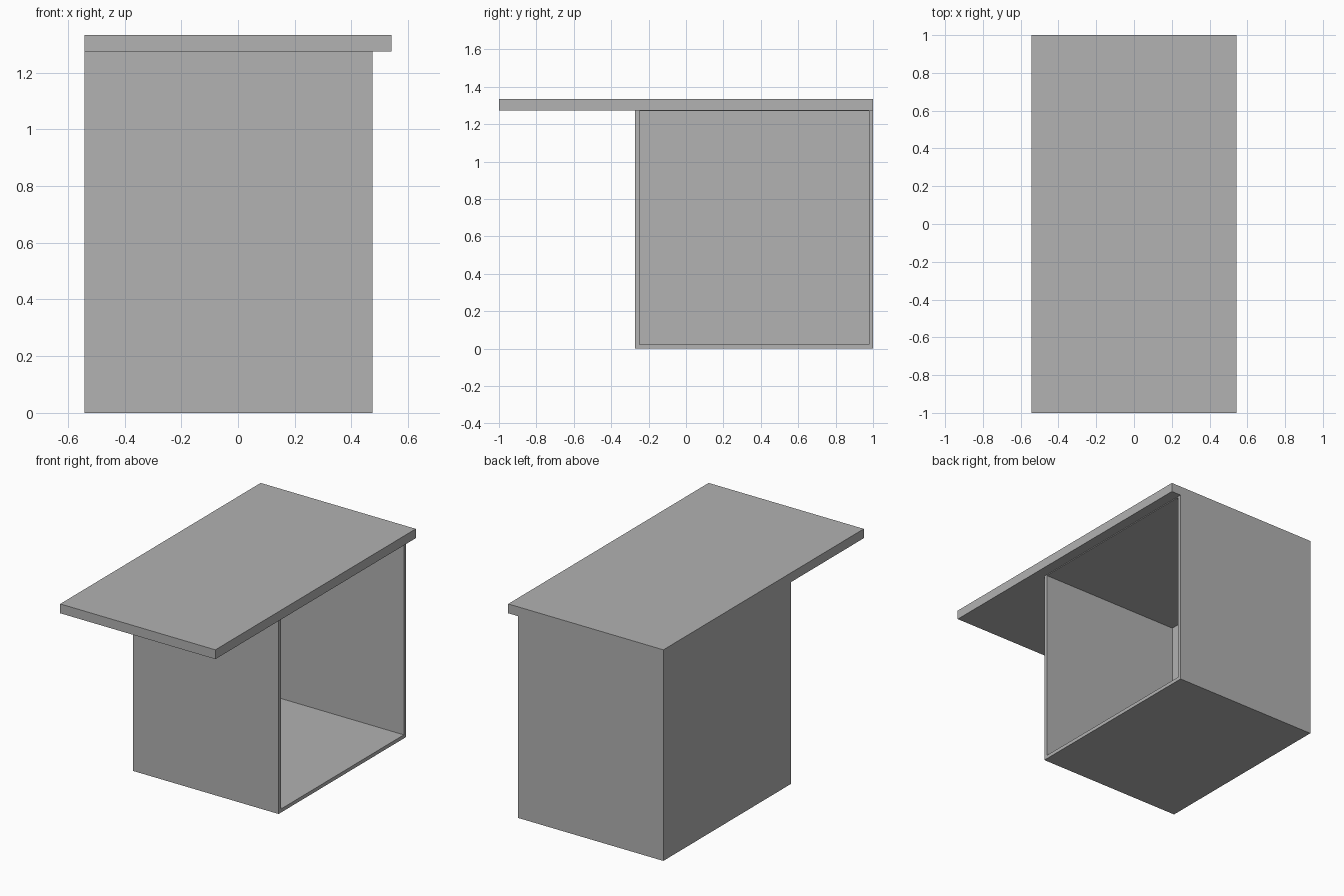
import bpy
import bmesh
from mathutils import Vector

default = bpy.data.objects.get("Cube")
if default:
    bpy.data.objects.remove(default, do_unlink=True)

# Single plain grey
grey = bpy.data.materials.new("plain grey")
grey.use_nodes = True
colour = (0.445, 0.445, 0.445, 1)
grey.diffuse_color = colour
grey.node_tree.nodes["Principled BSDF"].inputs["Base Color"].default_value = colour

LEFT, BACK = -0.542, 1.0
SLAB_BOTTOM, SLAB_TOP = 1.274, 1.333
WALL = 0.032


def box_mesh(low, high):
    """Box spanning two opposite corners."""
    bm = bmesh.new()
    bmesh.ops.create_cube(bm, size=1)
    low, high = Vector(low), Vector(high)
    size, middle = high - low, (low + high) / 2
    for v in bm.verts:
        v.co = v.co * size + middle
    return bm


def finish(bm, name):
    bmesh.ops.recalc_face_normals(bm, faces=bm.faces)
    mesh = bpy.data.meshes.new(name)
    bm.to_mesh(mesh)
    bm.free()
    mesh.materials.append(grey)
    obj = bpy.data.objects.new(name, mesh)
    bpy.context.collection.objects.link(obj)
    return obj


# Overhanging top slab
finish(box_mesh((LEFT, -1, SLAB_BOTTOM), (-LEFT, BACK, SLAB_TOP)), "top_slab")

# Hollow body, open on one side
bm = box_mesh((LEFT, -0.272, 0), (0.474, BACK, SLAB_BOTTOM))
bm.normal_update()
opening = max(bm.faces, key=lambda f: f.normal.x)
bmesh.ops.inset_region(bm, faces=[opening], thickness=WALL)
for v in opening.verts:
    if v.co.z > SLAB_BOTTOM / 2:
        v.co.z = SLAB_BOTTOM - 0.005

# Push the opening inwards to leave the end wall
rim = list(opening.edges)
bmesh.ops.delete(bm, geom=[opening], context="FACES_ONLY")
walls = bmesh.ops.extrude_edge_only(bm, edges=rim)["geom"]
for v in (g for g in walls if isinstance(g, bmesh.types.BMVert)):
    v.co.x = LEFT + WALL
inner = [g for g in walls if isinstance(g, bmesh.types.BMEdge) and g.is_boundary]
bmesh.ops.contextual_create(bm, geom=inner)
finish(bm, "open_body")
